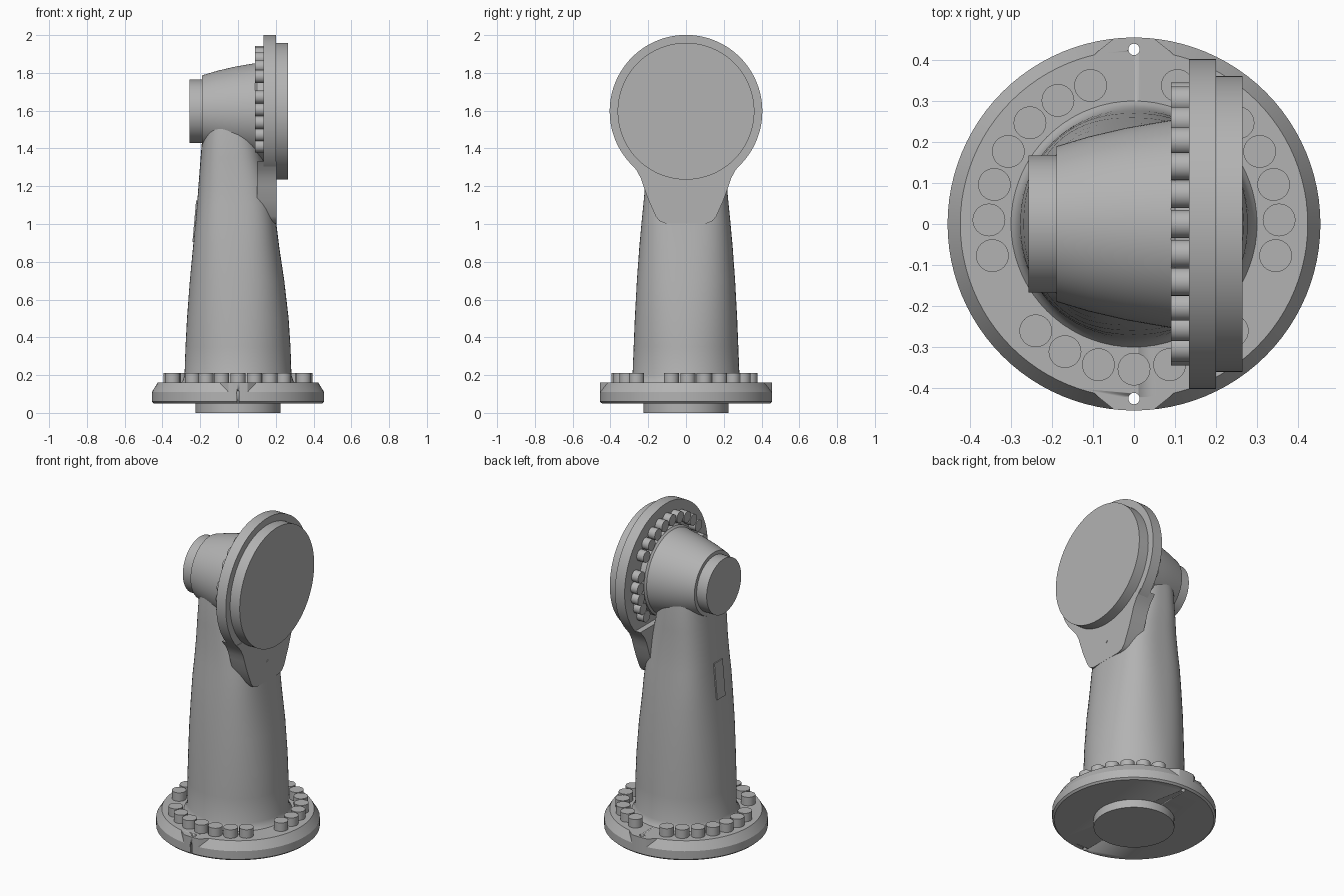
import bpy
import bmesh
from math import pi, cos, sin, radians, atan2
from mathutils import Matrix, Vector

cube = bpy.data.objects.get("Cube")
if cube:
    bpy.data.objects.remove(cube, do_unlink=True)

grey = bpy.data.materials.new("cast_grey")
grey.use_nodes = True
grey.diffuse_color = (0.45, 0.45, 0.45, 1)
grey.node_tree.nodes["Principled BSDF"].inputs["Base Color"].default_value = (0.45, 0.45, 0.45, 1)

AXIS_Z = 1.597          # height of the sideways joint
TO_X = Matrix.Translation((0, 0, AXIS_Z)) @ Matrix.Rotation(pi / 2, 4, 'Y')


def finish(name, bm, angle=30):
    bmesh.ops.recalc_face_normals(bm, faces=bm.faces[:])
    mesh = bpy.data.meshes.new(name)
    bm.to_mesh(mesh)
    bm.free()
    obj = bpy.data.objects.new(name, mesh)
    bpy.context.collection.objects.link(obj)
    mesh.materials.append(grey)
    bpy.ops.object.select_all(action='DESELECT')
    obj.select_set(True)
    bpy.context.view_layer.objects.active = obj
    bpy.ops.object.shade_smooth_by_angle(angle=radians(angle))
    return obj


def loft(name, rings, angle=30):
    """Skin a list of equal-length closed rings and cap both ends."""
    bm = bmesh.new()
    rows = [[bm.verts.new(p) for p in ring] for ring in rings]
    n = len(rows[0])
    for a, b in zip(rows, rows[1:]):
        for i in range(n):
            j = (i + 1) % n
            bm.faces.new((a[i], a[j], b[j], b[i]))
    bm.faces.new(rows[0])
    bm.faces.new(rows[-1])
    return finish(name, bm, angle)


def lathe(name, profile, matrix=Matrix(), n=96):
    """Turn (radius, height) points about z, then place with the matrix."""
    return loft(name, [[matrix @ Vector((r * cos(2 * pi * i / n), r * sin(2 * pi * i / n), h))
                        for i in range(n)] for r, h in profile])


def prism(name, outline, place, low, high):
    """Extrude a flat outline between two levels."""
    return loft(name, [[place(u, v, w) for u, v in outline] for w in (low, high)])


def cut(target, cutters):
    bpy.context.view_layer.objects.active = target
    for cutter in cutters:
        cutter.hide_render = True
        mod = target.modifiers.new("cut", 'BOOLEAN')
        mod.operation = 'DIFFERENCE'
        mod.solver = 'EXACT'
        mod.object = cutter
        bpy.ops.object.modifier_apply(modifier=mod.name)


# Base: spigot and chamfered flange
lathe("base_spigot", [(0.225, 0), (0.225, 0.06)])
flange = lathe("base_flange", [(0.445, 0.05), (0.456, 0.06), (0.456, 0.11), (0.425, 0.16)])

# Lugs that fill the chamfer at front and back
lugs = []
for side, name in ((-1, "front_lug"), (1, "back_lug")):
    edge = [(x / 100, (0.456 ** 2 - (x / 100) ** 2) ** 0.5) for x in range(-5, 6)]
    outline = [(-0.11, 0.4), (-0.085, 0.425)] + edge + [(0.085, 0.425), (0.11, 0.4)]
    lugs.append(prism(name, outline, lambda u, v, w: (u, side * v, w), 0.09, 0.16))

# Locating holes and front witness slot
holes = [lathe("hole_cutter", [(0.014, 0), (0.014, 0.3)], Matrix.Translation((0, s * 0.427, 0)), 24)
         for s in (-1, 1)]
slot = prism("slot_cutter", [(-0.005, -0.5), (0.005, -0.5), (0.005, -0.442), (-0.005, -0.442)],
             lambda u, v, w: (u, v, w), 0, 0.115)
cut(flange, holes + [slot])
for lug, hole in zip(lugs, holes):
    cut(lug, [hole])
cut(lugs[0], [slot])
for helper in holes + [slot]:
    bpy.data.objects.remove(helper, do_unlink=True)

# Base bolts: three groups of seven
for centre in (30, 150, 270):
    for k in range(-3, 4):
        a = radians(centre + 14.2 * k)
        lathe("base_bolt", [(0.04, 0.155), (0.04, 0.212)],
              Matrix.Translation((0.355 * cos(a), 0.355 * sin(a), 0)), 32)

# Arm column: round foot blending to a boxier neck
# height, left x, right x, half depth, squareness
sections = [
    (0.155, -0.305, 0.305, 0.305, 2.0),
    (0.17, -0.293, 0.293, 0.293, 2.0),
    (0.2, -0.283, 0.283, 0.283, 2.0),
    (0.35, -0.278, 0.278, 0.277, 2.1),
    (0.5, -0.27, 0.268, 0.271, 2.2),
    (0.7, -0.255, 0.245, 0.26, 2.4),
    (0.88, -0.238, 0.218, 0.247, 2.6),
    (1.0, -0.226, 0.203, 0.236, 2.8),
    (1.1, -0.217, 0.19, 0.226, 2.8),
    (1.22, -0.208, 0.168, 0.215, 2.8),
    (1.35, -0.198, 0.13, 0.21, 2.8),
    (1.47, -0.188, 0.11, 0.205, 2.8),
    (1.6, -0.18, 0.1, 0.19, 2.8),
]


def column_ring(z, left, right, depth, power, n=72):
    ring = []
    for i in range(n):
        c, s = cos(2 * pi * i / n), sin(2 * pi * i / n)
        r = (abs(c) ** power + abs(s) ** power) ** (-1 / power)
        ring.append(((left + right) / 2 + r * c * (right - left) / 2, r * s * depth, z))
    return ring


loft("arm_column", [column_ring(*s) for s in sections], 40)

# Sideways joint housing, end cap and the two output discs
lathe("joint_housing", [(0.19, -0.19), (0.214, -0.11), (0.235, -0.02), (0.249, 0.06),
                        (0.254, 0.09), (0.265, 0.1), (0.265, 0.14)], TO_X)
lathe("end_cap", [(0.168, -0.258), (0.168, -0.18)], TO_X)
lathe("joint_flange", [(0.404, 0.135), (0.404, 0.2)], TO_X, 128)
lathe("output_disc", [(0.362, 0.19), (0.362, 0.265)], TO_X, 128)

# Joint bolts: an arc over the top and a shorter one on each side
arc = [90 + 13.5 * k for k in range(-4, 5)]
sides = [14 - 12.5 * k for k in range(5)]
for deg in arc + sides + [180 - d for d in sides]:
    a = radians(deg)
    lathe("joint_bolt", [(0.034, 0.09), (0.034, 0.14)],
          Matrix.Translation((0, 0.312 * cos(a), 0.312 * sin(a))) @ TO_X, 28)

# Tapered web that carries the joint flange down to the column
half = [(0.3, 1.33), (0.262, 1.285), (0.238, 1.24), (0.225, 1.2), (0.2, 1.13),
        (0.16, 1.04), (0.14, 1.015), (0.11, 1.003)]
prism("joint_web", half + [(-y, z) for y, z in reversed(half)],
      lambda u, v, w: (w, u, v), 0.1, 0.203)
prism("web_pin", [(0.012, 0), (0, 0.012), (-0.012, 0), (0, -0.012)],
      lambda u, v, w: (w, u, 1.12 + v), 0.2, 0.205)

# Plate on the flat side of the column, leaning with its slope
lean = Matrix.Translation((-0.2235, 0, 1.015)) @ Matrix.Rotation(atan2(0.02, 0.23), 4, 'Y')
prism("side_plate", [(-0.04, -0.11), (0.04, -0.11), (0.04, 0.11), (-0.04, 0.11)],
      lambda u, v, w: lean @ Vector((w, u, v)), -0.008, 0.001)
